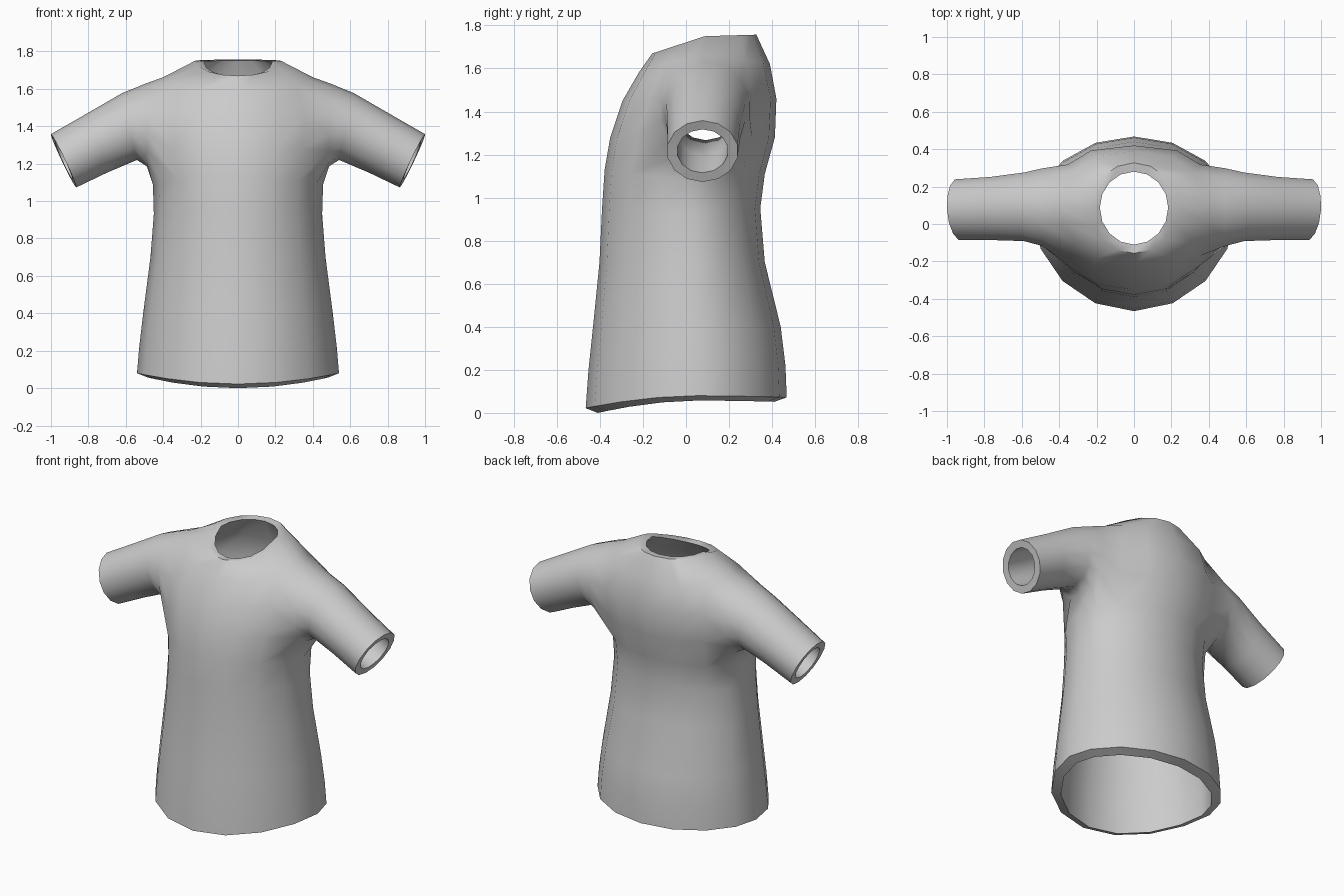
import bpy, bmesh, math
from mathutils import Vector

if "Cube" in bpy.data.objects:
    bpy.data.objects.remove(bpy.data.objects["Cube"])

COLS, ARM = 16, 14
THICK, HEM_THICK, NECK_THICK = 0.047, 0.057, 0.047

# Body rings: half width, front y, side y, back y, front z, side z, back z, x exponent, y exponent
BODY = [
    (.54, -.466, .05, .468, .022, .08, .072, 1, 1.08),
    (.528, -.453, .05, .462, .20, .22, .22, 1, 1.08),
    (.507, -.432, .045, .44, .40, .40, .40, 1, 1.08),
    (.468, -.402, .035, .366, .70, .70, .70, 1, 1.05),
    (.45, -.39, .03, .345, .95, .93, .95, 1, 1.05),
    (.455, -.378, .03, .366, 1.13, 1.09, 1.11, 1, 1.03),
    (.46, -.352, .06, .413, 1.28, 1.28, 1.28, .85, 1.03),
    (.45, -.295, .10, .42, 1.45, 1.46, 1.46, .7, 1.1),
    (.40, -.22, .09, .39, 1.58, 1.662, 1.62, .7, 1.4),
    (.23, -.157, .088, .327, 1.67, 1.75, 1.757, 1, 1),
]
# Sleeve rings: bottom (x, z), top (x, z), centre y, half depth, forward tilt
SLEEVE = [
    ((.487, 1.185), (.49, 1.63), .09, .213, 0),
    ((.54, 1.22), (.62, 1.577), .092, .188, 0),
    ((.70, 1.152), (.81, 1.467), .083, .173, 0),
    ((.865, 1.073), (1.0, 1.358), .077, .166, .01),
]
HOLE_LOW, HOLE_HIGH = 5, 8   # body rings at the bottom and top of the armhole

bm = bmesh.new()


def power(v, e):
    return math.copysign(abs(v) ** e, v) if abs(v) > 1e-6 else 0.0


# Body grid from hem to neckline
grid = []
for row, (w, fy, my, by, fz, sz, bz, ex, ey) in enumerate(BODY):
    ring = []
    for c in range(COLS):
        a = 2 * math.pi * c / COLS
        s = math.sin(a)
        y, z = (by, bz) if s > 0 else (fy, fz)
        blend = abs(s) if row == len(BODY) - 1 else s * s   # straight slope at the neck
        ring.append(bm.verts.new((w * power(math.cos(a), ex),
                                  my + (y - my) * abs(power(s, ey)),
                                  sz + (z - sz) * blend)))
    grid.append(ring)

side_cols = {14, 15, 0, 1, 6, 7, 8, 9}
for r in range(len(grid) - 1):
    for c in range(COLS):
        if HOLE_LOW <= r < HOLE_HIGH and c in side_cols:
            continue   # armhole opening
        d = (c + 1) % COLS
        bm.faces.new((grid[r][c], grid[r][d], grid[r + 1][d], grid[r + 1][c]))

# Sleeves grown from the armhole edges
path = [(5, 0), (5, 1), (5, 2), (6, 2), (7, 2), (8, 2), (8, 1), (8, 0),
        (8, -1), (8, -2), (7, -2), (6, -2), (5, -2), (5, -1)]
for side in (1, -1):
    prev = [grid[r][c % COLS if side > 0 else (8 - c) % COLS] for r, c in path]
    for (bx, bz), (tx, tz), cy, hy, tilt in SLEEVE:
        ring = []
        for k in range(ARM):
            t = 2 * math.pi * k / ARM
            f = (1 - math.cos(t)) / 2
            ring.append(bm.verts.new((side * (bx + (tx - bx) * f + tilt * math.sin(t)),
                                      cy + hy * math.sin(t),
                                      bz + (tz - bz) * f)))
        for k in range(ARM):
            j = (k + 1) % ARM
            quad = (prev[k], prev[j], ring[j], ring[k])
            bm.faces.new(quad if side > 0 else quad[::-1])
        prev = ring

bmesh.ops.delete(bm, geom=[v for v in bm.verts if not v.link_faces], context='VERTS')
bm.normal_update()

# Inner lining and the rims joining it to the outside
outer_faces = list(bm.faces)
rims = [(l.vert, l.link_loop_next.vert) for f in outer_faces for l in f.loops
        if l.edge.is_boundary]
hem, neck = set(grid[0]), set(grid[-1])
neck_centre = Vector((0, .088, 0))
inner = {}
for v in bm.verts:
    if v in neck:     # flat collar rim
        out = v.co - neck_centre
        out.z = 0
        inner[v] = v.co - out.normalized() * NECK_THICK - Vector((0, 0, .005))
    elif v in hem:    # hem rim slants down towards the inside
        inner[v] = v.co - v.normal * HEM_THICK - Vector((0, 0, .018))
    else:
        inner[v] = v.co - v.normal * THICK
inner = {v: bm.verts.new(co) for v, co in inner.items()}
for f in outer_faces:
    bm.faces.new([inner[v] for v in reversed(f.verts)])
for a, b in rims:
    bm.faces.new((b, a, inner[a], inner[b]))

mesh = bpy.data.meshes.new("shirt")
bm.to_mesh(mesh)
bm.free()
shirt = bpy.data.objects.new("shirt", mesh)
bpy.context.collection.objects.link(shirt)

# Plain grey cloth
cloth = bpy.data.materials.new("grey cloth")
cloth.diffuse_color = (0.6, 0.6, 0.6, 1)
cloth.use_nodes = True
cloth.node_tree.nodes["Principled BSDF"].inputs["Base Color"].default_value = cloth.diffuse_color
mesh.materials.append(cloth)

bpy.context.view_layer.objects.active = shirt
shirt.select_set(True)
bpy.ops.object.shade_smooth_by_angle(angle=math.radians(55))
